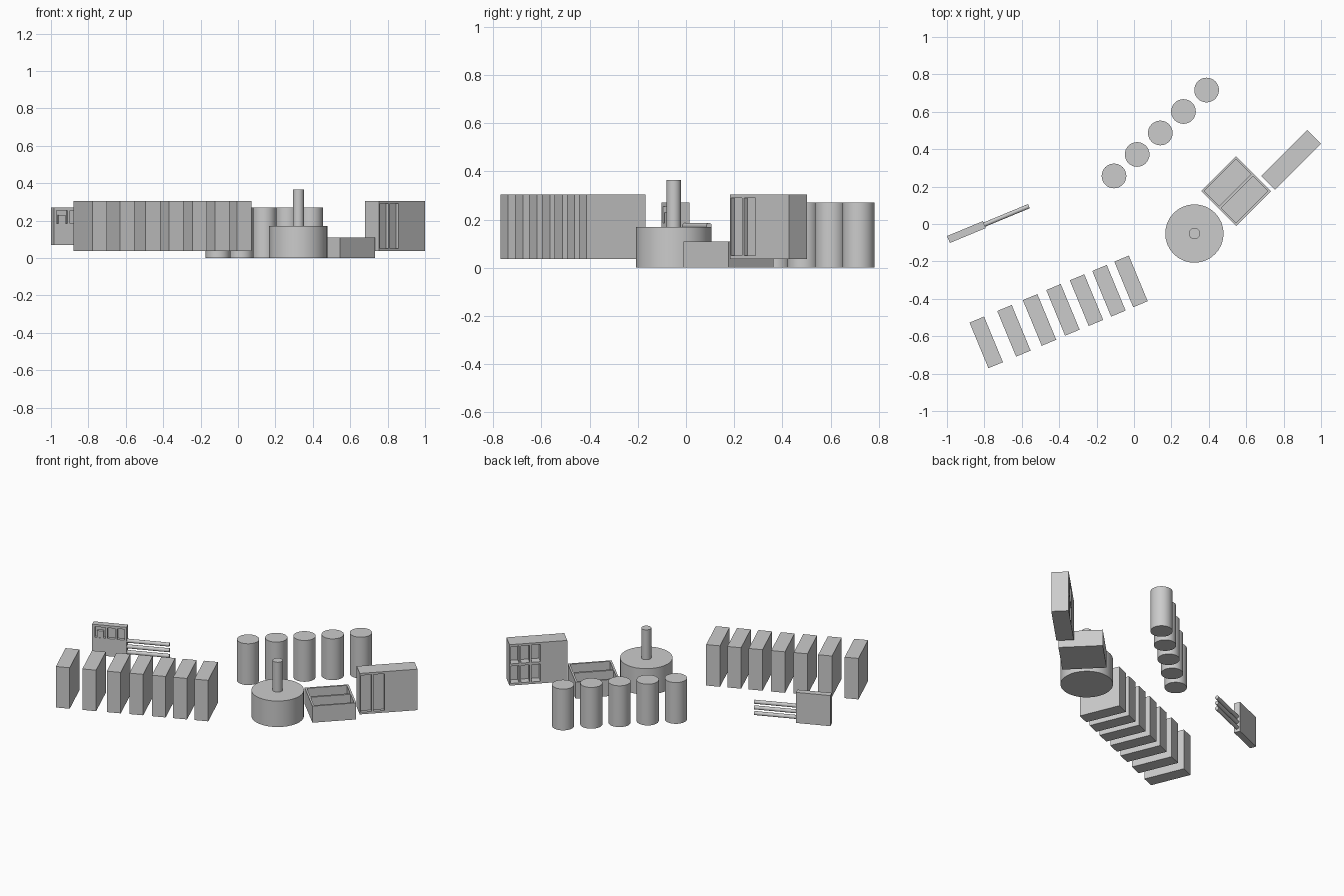
import bpy, bmesh, math
from mathutils import Matrix, Vector

if "Cube" in bpy.data.objects:
    bpy.data.objects.remove(bpy.data.objects["Cube"])


def boxes_object(name, boxes, loc, angle):
    """One object made of local boxes given as (lo, hi) corners."""
    bm = bmesh.new()
    for lo, hi in boxes:
        lo, hi = Vector(lo), Vector(hi)
        m = Matrix.Translation((lo + hi) / 2) @ Matrix.Diagonal((*(hi - lo), 1))
        bmesh.ops.create_cube(bm, size=1, matrix=m)
    me = bpy.data.meshes.new(name)
    bm.to_mesh(me)
    bm.free()
    ob = bpy.data.objects.new(name, me)
    ob.location = loc
    ob.rotation_euler.z = math.radians(angle)
    bpy.context.collection.objects.link(ob)
    return ob


def carved_box(name, box, pockets, loc, angle):
    """A box with rectangular pockets cut into it."""
    ob = boxes_object(name, [box], loc, angle)
    cutter = boxes_object(name + "_cutter", pockets, loc, angle)
    cutter.hide_render = True
    mod = ob.modifiers.new("pockets", 'BOOLEAN')
    mod.operation, mod.solver, mod.object = 'DIFFERENCE', 'EXACT', cutter
    bpy.context.view_layer.objects.active = ob
    bpy.ops.object.modifier_apply(modifier=mod.name)
    bpy.data.objects.remove(cutter)
    return ob


def cylinder(name, r, z0, z1, x, y):
    bpy.ops.mesh.primitive_cylinder_add(vertices=32, radius=r, depth=z1 - z0,
                                        location=(x, y, (z0 + z1) / 2))
    ob = bpy.context.object
    ob.name = name
    bpy.ops.object.shade_smooth_by_angle(angle=math.radians(35))
    return ob


# Diagonal row of tanks
for i in range(5):
    cylinder(f"tank_{i + 1}", 0.066, 0, 0.27, -0.107 + i * 0.1238, 0.257 + i * 0.1148)

# Drum with a central post
cylinder("drum", 0.156, 0, 0.17, 0.323, -0.051)
cylinder("drum_post", 0.03, 0.16, 0.365, 0.323, -0.051)

# Row of upright slabs, gaps widening to the left
slabs = [(-0.79, -0.633), (-0.642, -0.571), (-0.505, -0.513), (-0.38, -0.459),
         (-0.254, -0.407), (-0.134, -0.357), (-0.016, -0.307)]
for i, (x, y) in enumerate(slabs):
    boxes_object(f"slab_{i + 1}", [((-0.042, -0.132, 0), (0.042, 0.132, 0.268))],
                 (x, y, 0.036), 22.5)

# Open tray with two compartments
h, w = 0.132, 0.012
carved_box("tray", ((-h, -h, 0), (h, h, 0.108)),
           [((-h + w, -h + w, 0.015), (h - w, -0.007, 0.2)),
            ((-h + w, 0.007, 0.015), (h - w, h - w, 0.2))], (0.546, 0.176, 0), 45)

# Cabinet: tall recessed doors on the front side
RACK = (0.84 - 0.123, 0.342 - 0.123, 0.036)
T, H = 0.052, 0.268
carved_box("cabinet", ((0, -T, 0), (0.156, T, H)),
           [((u, -T - 0.05, 0.014), (u + 0.066, -T + 0.02, H - 0.014))
            for u in (0.006, 0.083)], RACK, 45)

# Shelf columns: two pigeonholes each on the back side
for i in range(3):
    u = 0.156 + i * 0.064
    carved_box(f"shelf_column_{i + 1}", ((u, -T, 0), (u + 0.064, T, H)),
               [((u + 0.006, T - 0.05, z), (u + 0.058, T + 0.05, z + 0.112))
                for z in (0.014, 0.142)], RACK, 45)

# Control panel with three windows along the top of its front
PANEL, A = (-0.896, -0.043, 0.07), 22.5
carved_box("control_panel", ((-0.104, -0.02, 0), (0.104, 0.02, 0.2)),
           [((a, -0.1, 0.115), (b, 0.0, 0.185))
            for a, b in ((-0.088, -0.024), (-0.012, 0.034), (0.048, 0.092))], PANEL, A)
boxes_object("panel_block", [((-0.075, -0.018, 0.115), (-0.036, 0.005, 0.16))], PANEL, A)

# Three horizontal rods leaving the panel's side
c, s = math.cos(math.radians(A)), math.sin(math.radians(A))
for i, z in enumerate((0.1, 0.137, 0.174)):
    d = 0.104 + 0.128
    rod = cylinder(f"rod_{i + 1}", 0.012, 0, 0.26, 0, 0)
    rod.rotation_euler = (0, math.pi / 2, math.radians(A))
    rod.location = (PANEL[0] + d * c, PANEL[1] + d * s, z)
